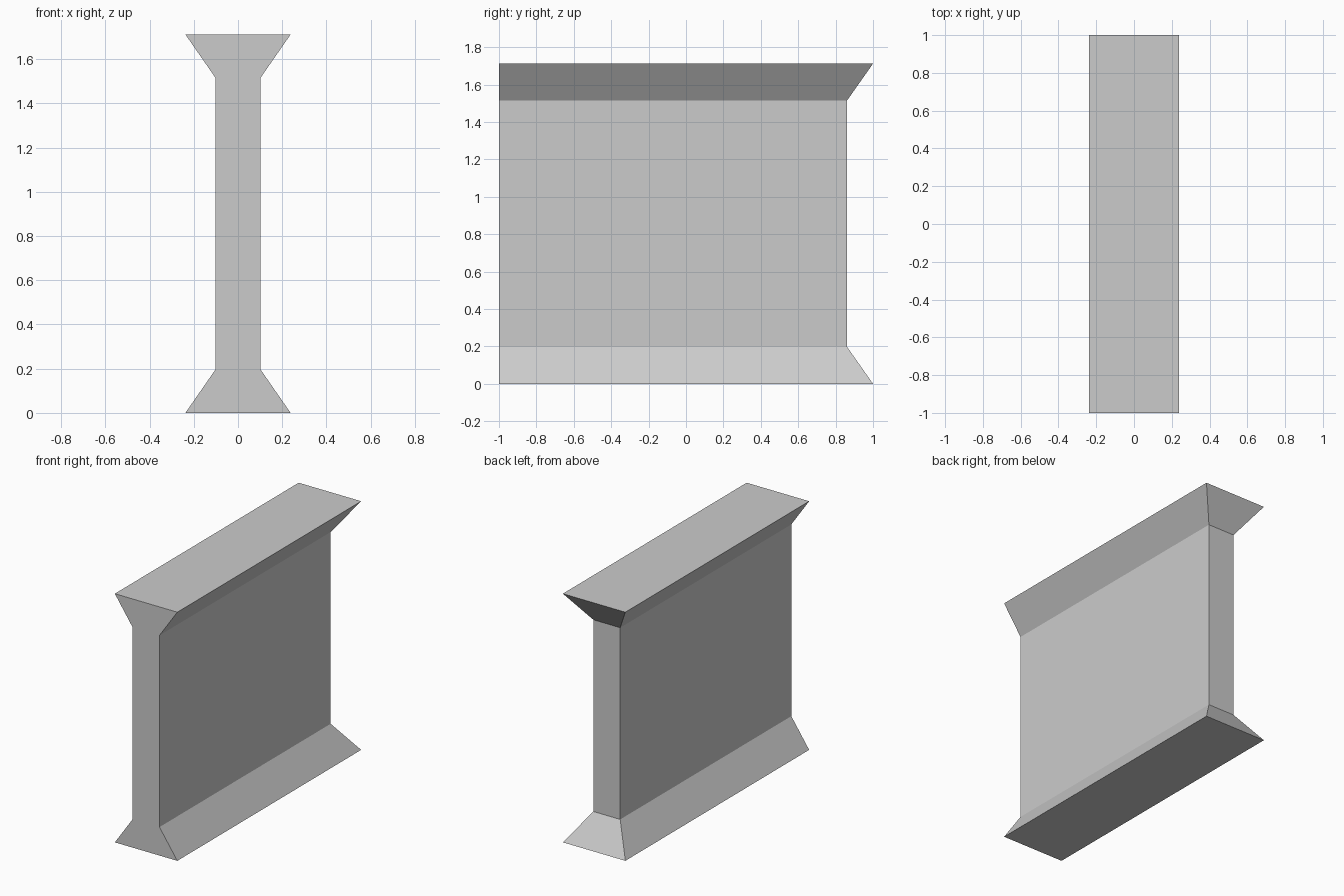
import bpy, bmesh

if "Cube" in bpy.data.objects:
    bpy.data.objects.remove(bpy.data.objects["Cube"])

# Wall section: flared base and cap, straight web, flat front end, flared back end
# Each level: (z, half width in x, back edge y)
FRONT = -1.0
LEVELS = [(0.0, 0.238, 1.0), (0.196, 0.102, 0.862),
          (1.516, 0.102, 0.862), (1.712, 0.238, 1.0)]

bm = bmesh.new()
rings = []
for z, w, back in LEVELS:
    corners = [(-w, FRONT), (w, FRONT), (w, back), (-w, back)]
    rings.append([bm.verts.new((x, y, z)) for x, y in corners])

# Sides between levels
for low, high in zip(rings, rings[1:]):
    for i in range(4):
        j = (i + 1) % 4
        bm.faces.new((low[i], low[j], high[j], high[i]))

# Bottom and top
bm.faces.new(rings[0][::-1])
bm.faces.new(rings[-1])
bmesh.ops.recalc_face_normals(bm, faces=bm.faces)

# Merge the coplanar front strips into one flat end
front_edges = [e for e in bm.edges
               if len(e.link_faces) == 2 and abs(e.calc_face_angle(1.0)) < 0.001]
bmesh.ops.dissolve_edges(bm, edges=front_edges, use_verts=False)

mesh = bpy.data.meshes.new("wall_section")
bm.to_mesh(mesh)
bm.free()
wall = bpy.data.objects.new("wall_section", mesh)
bpy.context.collection.objects.link(wall)
